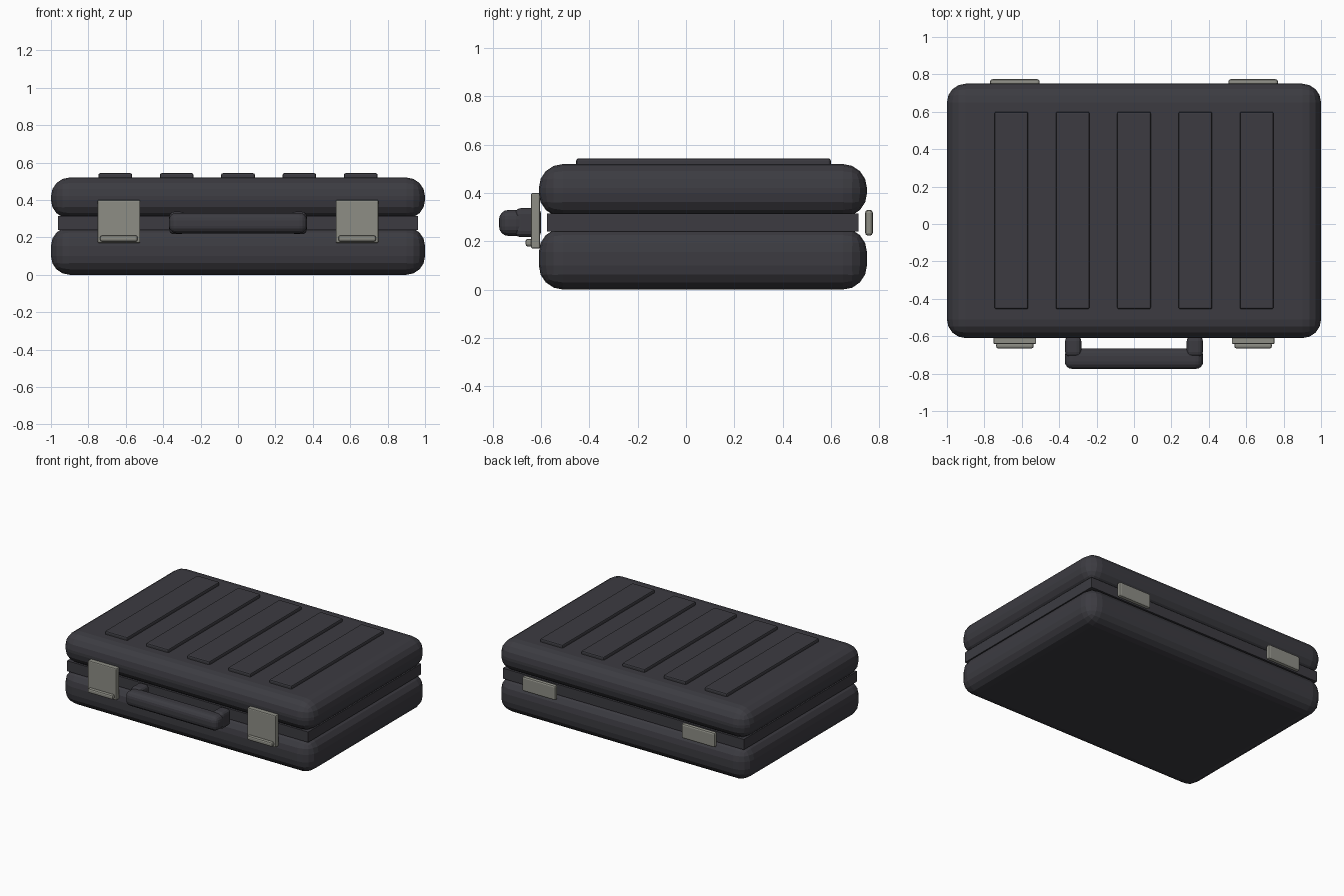
import bpy, bmesh

cube = bpy.data.objects.get("Cube")
if cube:
    bpy.data.objects.remove(cube, do_unlink=True)


def material(name, rgb):
    m = bpy.data.materials.new(name)
    m.use_nodes = True
    color = (*rgb, 1)
    m.diffuse_color = color
    m.node_tree.nodes["Principled BSDF"].inputs["Base Color"].default_value = color
    return m


charcoal = material("charcoal plastic", (0.045, 0.044, 0.053))
metal = material("dull grey metal", (0.27, 0.27, 0.235))


def box(name, x, y, z, mat, bevel=0.01, segments=2):
    """Rounded box from its (min, max) range on each axis."""
    bm = bmesh.new()
    bmesh.ops.create_cube(bm, size=1)
    for v in bm.verts:
        v.co = [(r[0] + r[1]) / 2 + c * (r[1] - r[0]) for c, r in zip(v.co, (x, y, z))]
    if bevel:
        bmesh.ops.bevel(bm, geom=bm.edges[:], offset=bevel, segments=segments,
                        profile=0.5, affect='EDGES', clamp_overlap=True)
    mesh = bpy.data.meshes.new(name)
    bm.to_mesh(mesh)
    bm.free()
    mesh.materials.append(mat)
    obj = bpy.data.objects.new(name, mesh)
    bpy.context.collection.objects.link(obj)
    return obj


def span(center, width):
    return (center - width / 2, center + width / 2)


# Two rounded shells and the recessed seam between them
box("lower_shell", (-1, 1), (-0.61, 0.75), (0, 0.255), charcoal, 0.1, 4)
box("upper_shell", (-1, 1), (-0.61, 0.75), (0.3, 0.52), charcoal, 0.1, 4)
box("seam_band", (-0.963, 0.963), (-0.575, 0.715), (0.24, 0.315), charcoal, 0)

# Raised ribs on the lid
for i in range(5):
    box(f"lid_rib_{i + 1}", span((i - 2) * 0.328, 0.18), (-0.455, 0.6),
        (0.5, 0.543), charcoal, 0.009)

# Paired fittings
for side, s in (("right", -1), ("left", 1)):
    cx = s * 0.637
    box(f"{side}_latch", span(cx, 0.228), (-0.642, -0.605), (0.17, 0.4), metal, 0.007)
    box(f"{side}_latch_lip", span(cx, 0.2), (-0.665, -0.635), (0.178, 0.21), metal, 0.01)
    box(f"{side}_hinge", span(cx, 0.265), (0.742, 0.774), (0.223, 0.33), metal, 0.012)
    box(f"{side}_handle_mount", span(s * 0.325, 0.086), (-0.71, -0.6),
        (0.217, 0.337), charcoal, 0.025, 3)

# Carrying grip
box("handle_grip", (-0.37, 0.37), (-0.775, -0.665), (0.222, 0.33), charcoal, 0.04, 4)
